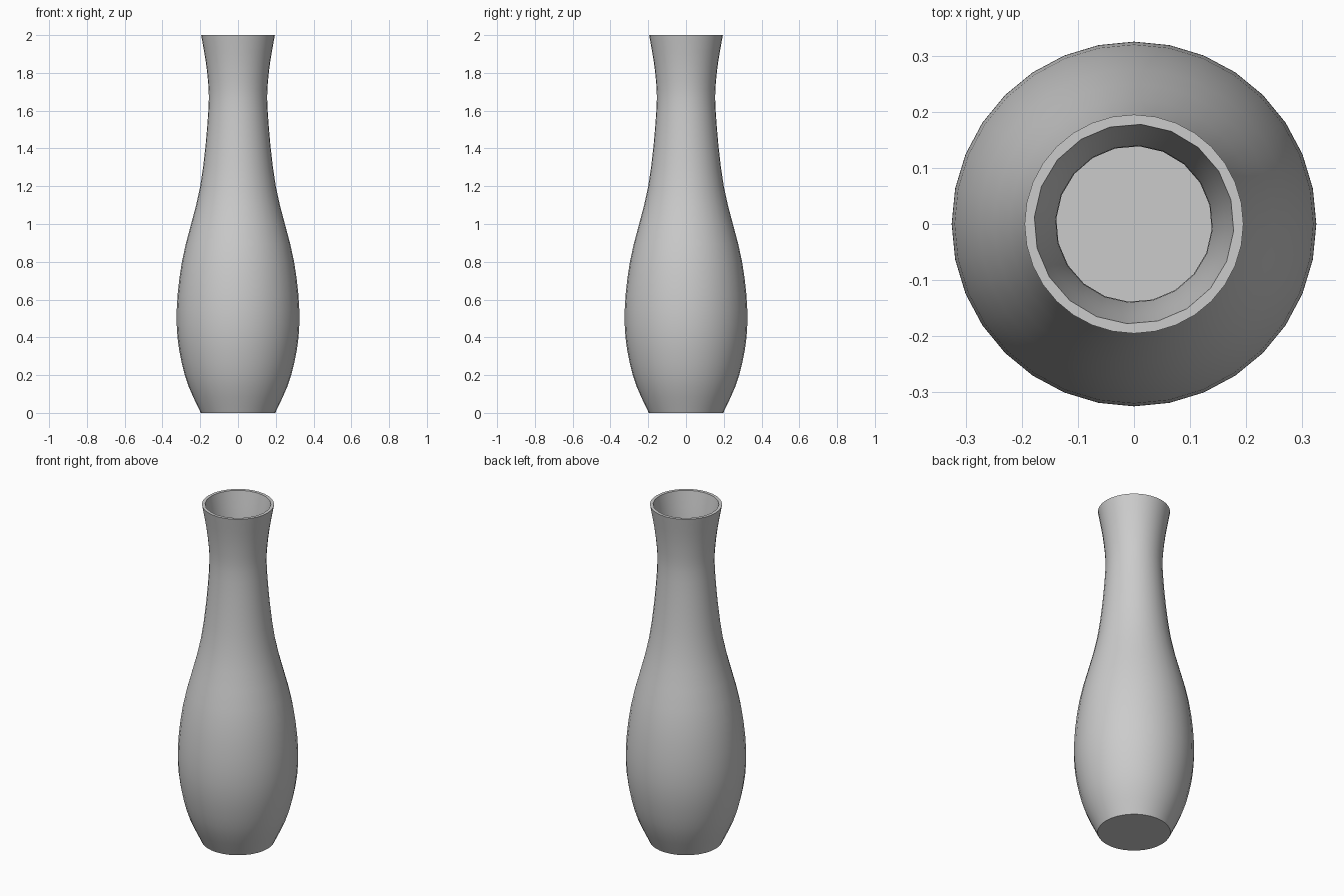
import bpy
import bmesh
import math
from mathutils import Vector
from mathutils.geometry import interpolate_bezier

if "Cube" in bpy.data.objects:
    bpy.data.objects.remove(bpy.data.objects["Cube"])

# Glaze colour
clay = bpy.data.materials.new("grey clay")
clay.use_nodes = True
clay.diffuse_color = (0.6, 0.6, 0.6, 1)
clay.node_tree.nodes["Principled BSDF"].inputs["Base Color"].default_value = (0.6, 0.6, 0.6, 1)

# Profiles as (radius, height)
OUTER = [(0.197, 0), (0.282, 0.2), (0.325, 0.47), (0.297, 0.8), (0.2, 1.2),
         (0.157, 1.6), (0.163, 1.8), (0.195, 2)]
INNER = [(0.178, 2), (0.148, 1.8), (0.141, 1.6), (0.183, 1.2), (0.28, 0.8),
         (0.308, 0.47), (0.267, 0.2), (0.195, 0.03)]


def smooth_profile(points, steps=5):
    """Run a smooth curve through the profile points."""
    pts = [Vector((r, 0, z)) for r, z in points]
    ends = [pts[0]] + pts + [pts[-1]]
    curve = [pts[0]]
    for a, b, c, d in zip(ends, ends[1:], ends[2:], ends[3:]):
        curve += interpolate_bezier(b, b + (c - a) / 6, c - (d - b) / 6, c, steps)[1:]
    return curve


def revolve(bm, profile, sides, turn=0):
    """Spin a profile into rings joined by quads; return the rings."""
    rings = []
    for p in profile:
        angles = [turn + math.tau * i / sides for i in range(sides)]
        rings.append([bm.verts.new((p.x * math.cos(a), p.x * math.sin(a), p.z)) for a in angles])
    for low, high in zip(rings, rings[1:]):
        for i in range(sides):
            j = (i + 1) % sides
            bm.faces.new((low[i], low[j], high[j], high[i]))
    return rings


def ring_edges(bm, ring):
    return [bm.edges.get((ring[i - 1], ring[i])) for i in range(len(ring))]


# Outer wall, inner wall, base, inside floor and flat rim
bm = bmesh.new()
outer = revolve(bm, smooth_profile(OUTER), 32)
inner = revolve(bm, smooth_profile(INNER), 20, math.radians(-4))
bm.faces.new(outer[0][::-1])
bm.faces.new(inner[-1])
bmesh.ops.bridge_loops(bm, edges=ring_edges(bm, outer[-1]) + ring_edges(bm, inner[0]))
bmesh.ops.recalc_face_normals(bm, faces=bm.faces)

mesh = bpy.data.meshes.new("vase")
bm.to_mesh(mesh)
bm.free()
mesh.materials.append(clay)
vase = bpy.data.objects.new("vase", mesh)
bpy.context.collection.objects.link(vase)

# Smooth walls with a crisp rim and foot
bpy.ops.object.select_all(action="DESELECT")
vase.select_set(True)
bpy.context.view_layer.objects.active = vase
bpy.ops.object.shade_smooth_by_angle(angle=math.radians(35))
